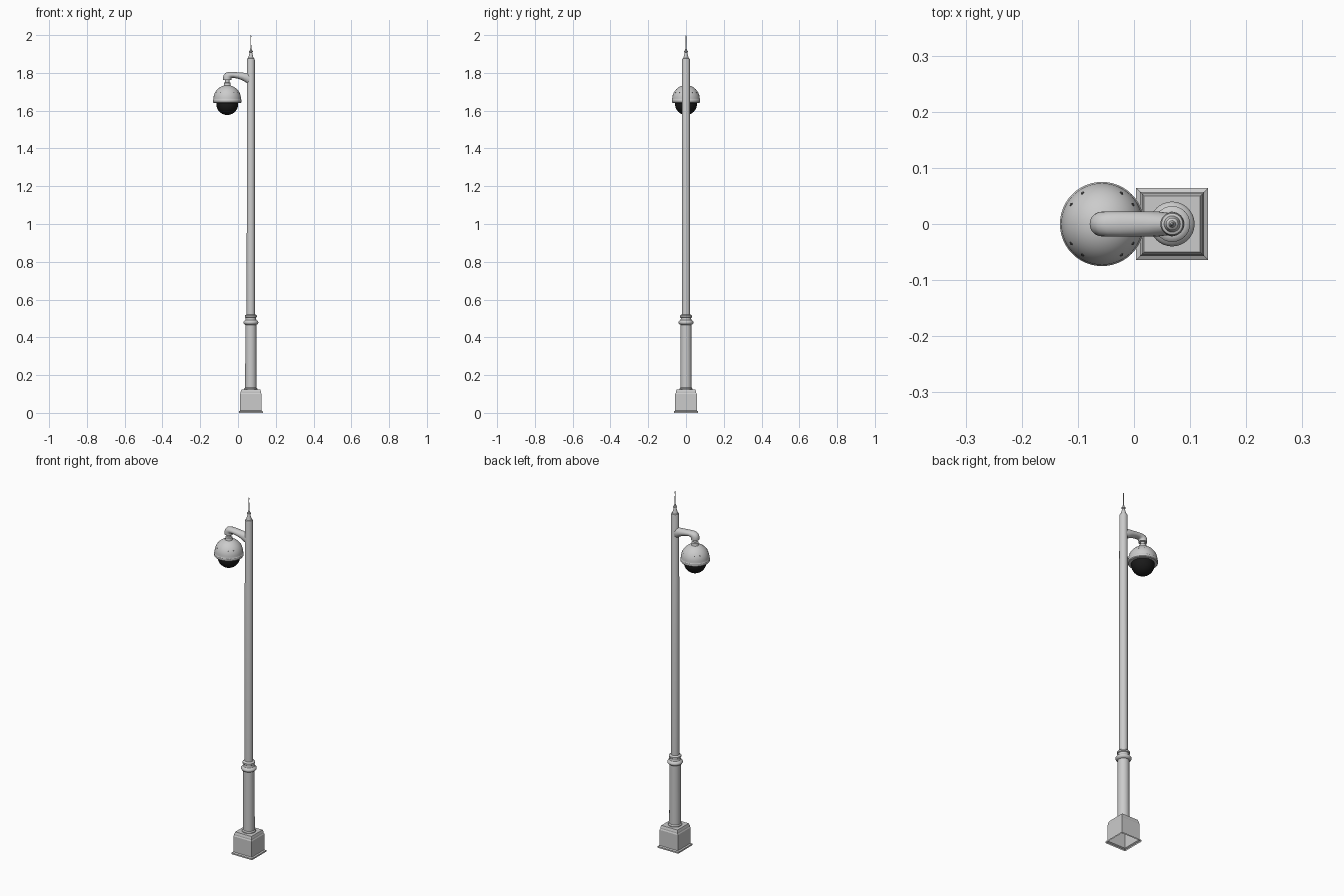
import bpy, bmesh, math
from mathutils import Vector

if "Cube" in bpy.data.objects:
    bpy.data.objects.remove(bpy.data.objects["Cube"])

POLE_X, CAM_X = 0.068, -0.057


def material(name, color):
    m = bpy.data.materials.new(name)
    m.diffuse_color = color
    m.use_nodes = True
    m.node_tree.nodes["Principled BSDF"].inputs["Base Color"].default_value = m.diffuse_color
    return m


BLACK = material("black_glass", (0.01, 0.01, 0.01, 1))
DARK = material("dark_metal", (0.12, 0.12, 0.12, 1))


def loft(name, rings, cap_start=False, cap_end=False, mat=None, smooth=True):
    """Skin a list of closed rings (equal point counts) into one object."""
    bm = bmesh.new()
    loops = [[bm.verts.new(p) for p in ring] for ring in rings]
    n = len(loops[0])
    for a, b in zip(loops, loops[1:]):
        for i in range(n):
            j = (i + 1) % n
            bm.faces.new((a[i], a[j], b[j], b[i]))
    if cap_start:
        bm.faces.new(loops[0][::-1])
    if cap_end:
        bm.faces.new(loops[-1])
    bmesh.ops.remove_doubles(bm, verts=bm.verts, dist=1e-6)
    bmesh.ops.recalc_face_normals(bm, faces=bm.faces)
    me = bpy.data.meshes.new(name)
    bm.to_mesh(me)
    bm.free()
    ob = bpy.data.objects.new(name, me)
    bpy.context.collection.objects.link(ob)
    if mat:
        me.materials.append(mat)
    if smooth:
        bpy.ops.object.select_all(action='DESELECT')
        ob.select_set(True)
        bpy.context.view_layer.objects.active = ob
        bpy.ops.object.shade_smooth_by_angle(angle=math.radians(35))
    return ob


def lathe(name, x, profile, n=32, turn=0.0, **kw):
    """Revolve (radius, z) pairs about a vertical axis at x."""
    rings = [[(x + r * math.cos(turn + 2 * math.pi * i / n),
               r * math.sin(turn + 2 * math.pi * i / n), z) for i in range(n)]
             for r, z in profile]
    return loft(name, rings, **kw)


# square plinth, hollow underneath
plinth = [(0.064, 0), (0.064, 0.008), (0.057, 0.012), (0.057, 0.100),
          (0.054, 0.106), (0.054, 0.112), (0.050, 0.124)]
lathe("plinth", POLE_X, [(h * math.sqrt(2), z) for h, z in plinth], n=4,
      turn=math.pi / 4, cap_end=True, smooth=False)

# thick lower shaft with a moulded foot
lathe("lower_shaft", POLE_X, [(0.035, 0.122), (0.035, 0.128), (0.030, 0.134),
      (0.029, 0.470)], cap_start=True, cap_end=True)

# collar between the lower and upper shaft
lathe("collar", POLE_X, [(0.029, 0.466), (0.036, 0.470), (0.040, 0.476),
      (0.040, 0.481), (0.036, 0.487), (0.030, 0.491), (0.027, 0.499),
      (0.028, 0.504), (0.032, 0.507), (0.032, 0.515), (0.028, 0.519),
      (0.022, 0.521)], cap_start=True, cap_end=True)

# upper pole
lathe("upper_pole", POLE_X, [(0.022, 0.515), (0.021, 1.868), (0.019, 1.876),
      (0.015, 1.878)], cap_start=True, cap_end=True)

# finial and lightning spike
lathe("finial", POLE_X, [(0.015, 1.876), (0.013, 1.884), (0.009, 1.898),
      (0.007, 1.908), (0.011, 1.911), (0.011, 1.915), (0.006, 1.919),
      (0.003, 1.930), (0.002, 1.950), (0.0015, 1.988), (0.003, 1.991),
      (0.003, 1.994), (0.0008, 2.0)], n=20, cap_start=True, cap_end=True)

# bracket arm: elliptical sections given by top and bottom points (x, z)
sections = [((0.066, 1.797), (0.066, 1.733)), ((0.045, 1.800), (0.045, 1.748)),
            ((0.025, 1.801), (0.025, 1.760)), ((0.000, 1.803), (0.000, 1.769)),
            ((-0.025, 1.805), (-0.025, 1.774)), ((-0.050, 1.805), (-0.033, 1.773)),
            ((-0.066, 1.800), (-0.035, 1.771)), ((-0.076, 1.789), (-0.036, 1.768)),
            ((-0.079, 1.776), (-0.0355, 1.765)), ((-0.079, 1.763), (-0.035, 1.763))]
rings = []
for (tx, tz), (bx, bz) in sections:
    mid = Vector(((tx + bx) / 2, 0, (tz + bz) / 2))
    up = Vector(((tx - bx) / 2, 0, (tz - bz) / 2))
    half = 0.019 if tx > 0.06 else 0.022
    rings.append([mid + up * math.cos(a) + Vector((0, half * math.sin(a), 0))
                  for a in (2 * math.pi * i / 28 for i in range(28))])
loft("bracket_arm", rings, cap_start=True, cap_end=True)

# hanger joining arm and camera
lathe("hanger", CAM_X, [(0.011, 1.764), (0.011, 1.750), (0.018, 1.747),
      (0.018, 1.735), (0.022, 1.728)], n=24, cap_start=True, cap_end=True)

# round camera housing with a rim
C, R = 1.662, 0.073
dome = [(R * math.cos(a), C + R * math.sin(a))
        for a in (math.radians(78 - 78 * i / 12) for i in range(13))]
lathe("camera_housing", CAM_X, dome + [(0.0735, 1.659), (0.075, 1.657),
      (0.075, 1.645), (0.072, 1.641), (0.058, 1.641)], n=48,
      cap_start=True, cap_end=True)

# black glass dome
G, GR = 1.635, 0.058
glass = [(GR, 1.643)] + [(GR * math.cos(a), G - GR * math.sin(a))
         for a in (math.radians(88 * i / 12) for i in range(13))]
lathe("glass_dome", CAM_X, glass, n=48, cap_start=True, cap_end=True, mat=BLACK)

# small screws around the housing, in pairs
for k in range(8):
    a = math.pi / 4 * (k // 2 * 2) + math.pi / 4 + (0.22 if k % 2 else -0.22)
    el = math.radians(27)
    d = Vector((math.cos(a) * math.cos(el), math.sin(a) * math.cos(el), math.sin(el)))
    s = lathe(f"housing_screw_{k + 1}", 0, [(0.003, -0.002), (0.003, 0.001)],
              n=10, cap_start=True, cap_end=True, mat=DARK)
    s.rotation_mode = 'QUATERNION'
    s.rotation_quaternion = d.to_track_quat('Z', 'Y')
    s.location = Vector((CAM_X, 0, C)) + d * R
